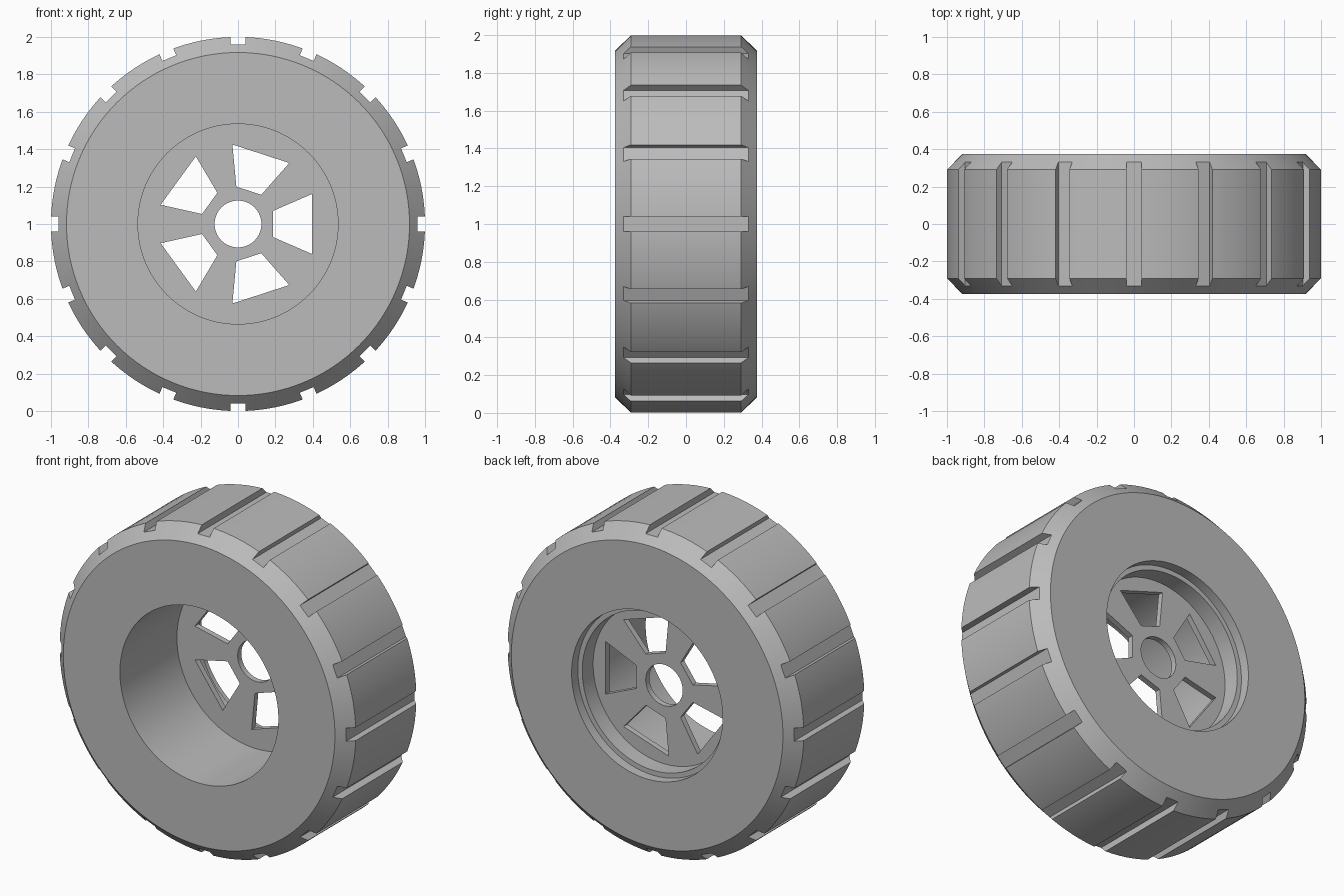
import bpy, bmesh, math
from mathutils import Matrix, Vector

SEGMENTS = 128
cube = bpy.data.objects.get("Cube")
if cube:
    bpy.data.objects.remove(cube, do_unlink=True)

grey = bpy.data.materials.new("plain grey")
grey.use_nodes = True
colour = (0.5, 0.5, 0.5, 1)
grey.diffuse_color = colour
grey.node_tree.nodes["Principled BSDF"].inputs["Base Color"].default_value = colour


def add_object(name, bm):
    bmesh.ops.recalc_face_normals(bm, faces=bm.faces)
    mesh = bpy.data.meshes.new(name)
    bm.to_mesh(mesh)
    bm.free()
    mesh.materials.append(grey)
    obj = bpy.data.objects.new(name, mesh)
    bpy.context.collection.objects.link(obj)
    return obj


def lathe(name, profile):
    """Turn a closed (radius, y) profile about the axle."""
    bm = bmesh.new()
    rings = []
    for i in range(SEGMENTS):
        turn = Matrix.Rotation(math.tau * i / SEGMENTS, 3, 'Y')
        rings.append([bm.verts.new(turn @ Vector((r, y, 0)) + Vector((0, 0, 1)))
                      for r, y in profile])
    count = len(profile)
    for i in range(SEGMENTS):
        a, b = rings[i], rings[(i + 1) % SEGMENTS]
        for j in range(count):
            k = (j + 1) % count
            bm.faces.new((a[j], a[k], b[k], b[j]))
    return add_object(name, bm)


def radial_cutter(name, outline, count, half_depth):
    """Repeat an (x, z) outline round the axle and extrude it along y."""
    bm = bmesh.new()
    for i in range(count):
        turn = Matrix.Rotation(-math.tau * i / count, 3, 'Y')
        front, back = [[bm.verts.new(turn @ Vector((x, y, z)) + Vector((0, 0, 1)))
                        for x, z in outline] for y in (-half_depth, half_depth)]
        bm.faces.new(front)
        bm.faces.new(back[::-1])
        for j in range(len(outline)):
            k = (j + 1) % len(outline)
            bm.faces.new((front[j], back[j], back[k], front[k]))
    return add_object(name, bm)


def cut(obj, cutter):
    """Subtract the cutter, then smooth the curved faces."""
    mod = obj.modifiers.new("cut", 'BOOLEAN')
    mod.operation = 'DIFFERENCE'
    mod.solver = 'EXACT'
    mod.object = cutter
    bpy.ops.object.select_all(action='DESELECT')
    bpy.context.view_layer.objects.active = obj
    obj.select_set(True)
    bpy.ops.object.modifier_apply(modifier=mod.name)
    bpy.data.objects.remove(cutter, do_unlink=True)
    bpy.ops.object.shade_smooth_by_angle(angle=math.radians(30))


# Tyre with bevelled shoulders, deep front well and stepped back opening
tyre = lathe("tyre", [(0.535, -0.375), (0.917, -0.375), (1, -0.292), (1, 0.292),
                      (0.917, 0.375), (0.51, 0.375), (0.51, 0.315),
                      (0.48, 0.315), (0.48, 0.21), (0.535, 0.21)])
groove = [(0.96, -0.04), (1.1, -0.04), (1.1, 0.04), (0.96, 0.04)]
cut(tyre, radial_cutter("groove_cutter", groove, 16, 0.5))

# Hub disc with an axle hole and five tapered windows
hub = lathe("hub_disc", [(0.125, 0.175), (0.535, 0.175), (0.535, 0.21), (0.125, 0.21)])
window = [(0.187, -0.07), (0.395, -0.16), (0.395, 0.16), (0.187, 0.07)]
cut(hub, radial_cutter("window_cutter", window, 5, 0.5))
